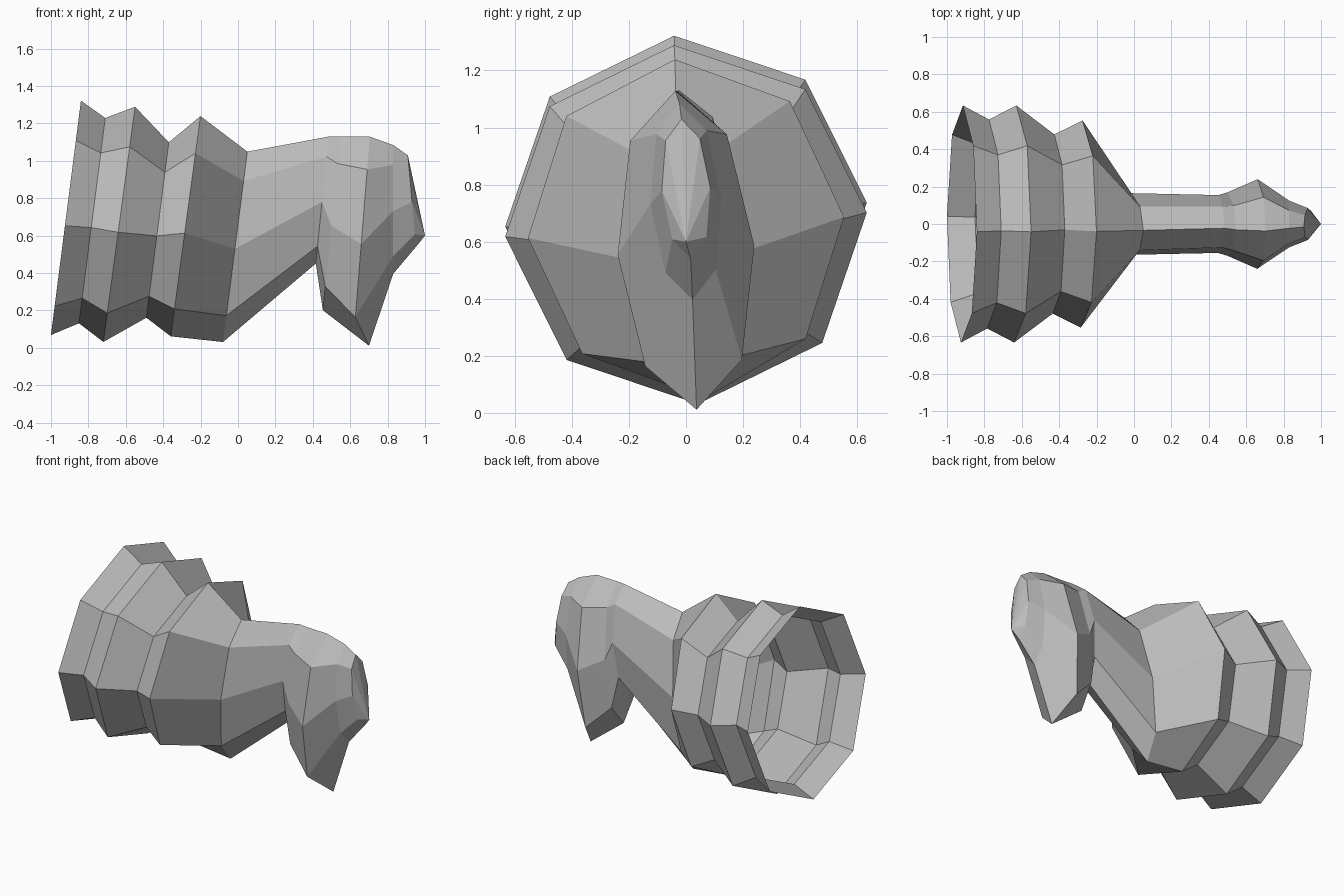
import bpy
import bmesh
from math import sin, cos, radians

cube = bpy.data.objects.get("Cube")
if cube:
    bpy.data.objects.remove(cube, do_unlink=True)

SIDES = 8
TWIST = radians(3.8)

grey = bpy.data.materials.new("plain grey")
grey.use_nodes = True
tone = (0.5, 0.5, 0.5, 1)
grey.diffuse_color = tone
grey.node_tree.nodes["Principled BSDF"].inputs["Base Color"].default_value = tone


def add_ring(bm, x, z, half_y, half_z, lean, keel=0.0):
    """Leaning, slightly rolled octagon; keel pushes its lowest corner forward."""
    ring = []
    for i in range(SIDES):
        a = radians(360 * i / SIDES)
        y, h = half_y * sin(a), half_z * cos(a)
        y, h = y * cos(TWIST) - h * sin(TWIST), h * cos(TWIST) + y * sin(TWIST)
        push = keel if i == SIDES // 2 else 0
        ring.append(bm.verts.new((x + lean * h + push, y, z + h)))
    return ring


def loft(name, sections, tip=None):
    bm = bmesh.new()
    rings = [add_ring(bm, *s) for s in sections]
    for a, b in zip(rings, rings[1:]):
        for i in range(SIDES):
            j = (i + 1) % SIDES
            bm.faces.new((a[i], a[j], b[j], b[i]))
    if tip:
        end = bm.verts.new(tip)
        last = rings[-1]
        for i in range(SIDES):
            bm.faces.new((last[i], last[(i + 1) % SIDES], end))
    bmesh.ops.recalc_face_normals(bm, faces=bm.faces)
    # Outward means the top faces point up
    top = max(bm.faces, key=lambda f: abs(f.normal.z) * f.calc_center_median().z)
    if top.normal.z < 0:
        bmesh.ops.reverse_faces(bm, faces=bm.faces)
    mesh = bpy.data.meshes.new(name)
    bm.to_mesh(mesh)
    bm.free()
    mesh.materials.append(grey)
    obj = bpy.data.objects.new(name, mesh)
    bpy.context.collection.objects.link(obj)
    return obj


# Sections: x, z, half width, half height, lean, keel
shoulder = (-0.28, 0.65, 0.555, 0.59, 0.135)
neck_root = (-0.015, 0.54, 0.165, 0.51, 0.128)
neck_end = (0.45, 0.79, 0.155, 0.34, 0.1)

# Open pleated bellows
loft("bellows", [
    (-0.92, 0.695, 0.635, 0.628, 0.128),
    (-0.78, 0.68, 0.56, 0.55, 0.128),
    (-0.635, 0.66, 0.635, 0.63, 0.135),
    (-0.43, 0.63, 0.48, 0.47, 0.128),
    shoulder,
])

# Tapering shoulder and narrow neck
loft("neck", [shoulder, neck_root, neck_end])

# Narrow wedge head with a deep chin and pointed nose
loft("head", [
    neck_end,
    (0.5, 0.665, 0.17, 0.465, 0.1),
    (0.66, 0.57, 0.24, 0.56, 0.08, 0.085),
    (0.83, 0.74, 0.125, 0.345, 0),
    (0.93, 0.785, 0.085, 0.245, -0.09),
], tip=(1.0, 0, 0.6))
